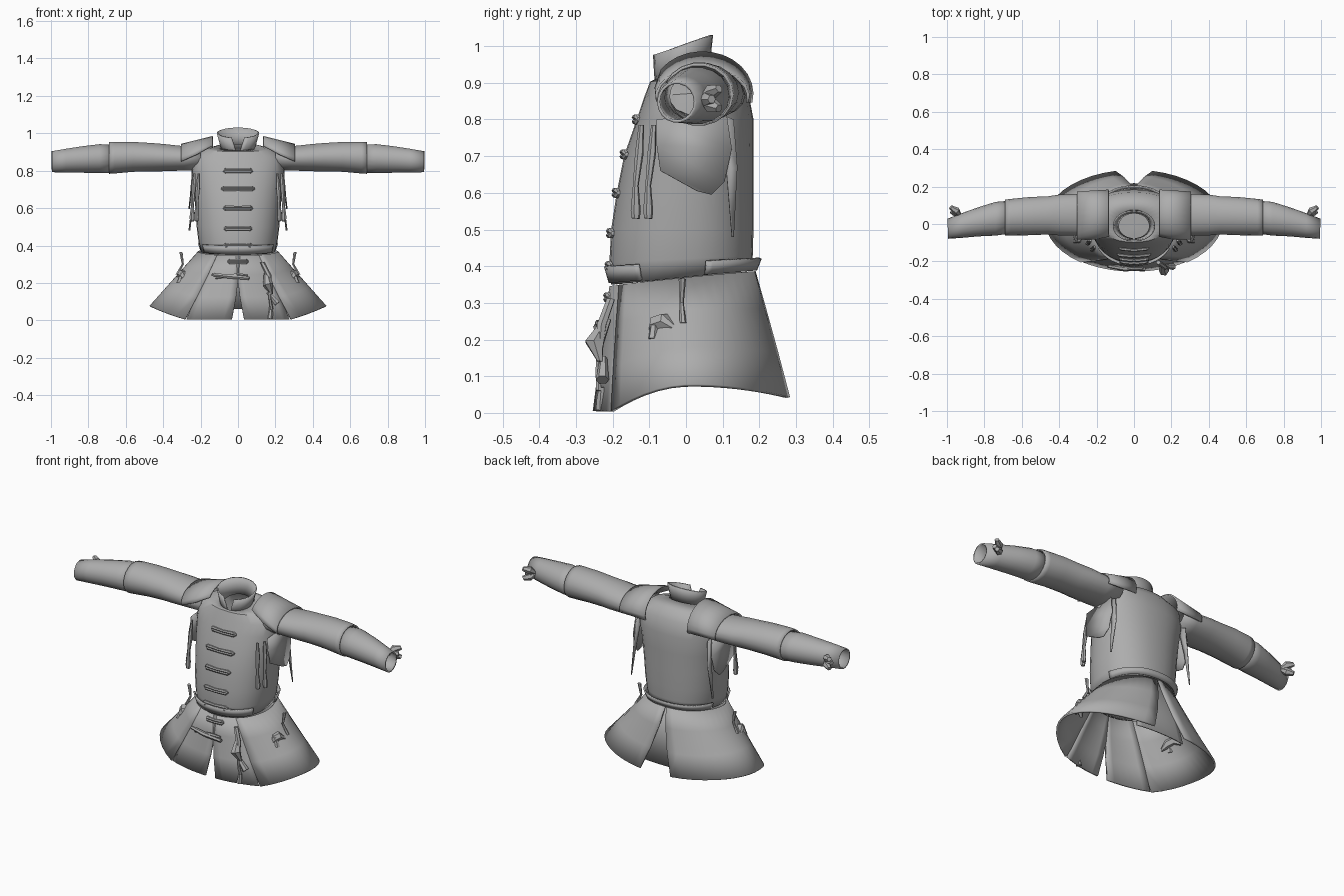
import bpy, bmesh
from math import sin, cos, pi, radians, copysign
from mathutils import Vector

if "Cube" in bpy.data.objects:
    bpy.data.objects.remove(bpy.data.objects["Cube"], do_unlink=True)

cloth = bpy.data.materials.new("grey cloth")
cloth.use_nodes = True
GREY = (0.42, 0.42, 0.42, 1)
cloth.diffuse_color = GREY
cloth.node_tree.nodes["Principled BSDF"].inputs["Base Color"].default_value = GREY


def loft(name, rings, closed=True, caps=False, thick=0.0):
    """Skin a list of equal-length point rings."""
    bm = bmesh.new()
    rows = [[bm.verts.new(p) for p in r] for r in rings]
    n = len(rows[0])
    for a, b in zip(rows, rows[1:]):
        for i in range(n if closed else n - 1):
            j = (i + 1) % n
            bm.faces.new((a[i], a[j], b[j], b[i]))
    if caps:
        bm.faces.new(rows[0])
        bm.faces.new(rows[-1])
    bmesh.ops.recalc_face_normals(bm, faces=bm.faces)
    mesh = bpy.data.meshes.new(name)
    bm.to_mesh(mesh)
    bm.free()
    ob = bpy.data.objects.new(name, mesh)
    bpy.context.collection.objects.link(ob)
    mesh.materials.append(cloth)
    if thick:
        mod = ob.modifiers.new("thickness", "SOLIDIFY")
        mod.thickness = thick
        mod.offset = 0
    bpy.ops.object.select_all(action="DESELECT")
    ob.select_set(True)
    bpy.context.view_layer.objects.active = ob
    bpy.ops.object.shade_smooth_by_angle(angle=radians(35))
    return ob


def tube(name, path, radii, sides=6):
    """Tapered solid cord along a path."""
    path = [Vector(p) for p in path]
    q = (path[-1] - path[0]).to_track_quat("Z", "Y")
    return loft(name, [[p + q @ Vector((r * cos(2 * pi * k / sides), r * sin(2 * pi * k / sides), 0))
                        for k in range(sides)] for p, r in zip(path, radii)], caps=True)


def body_ring(hx, yf, yb, zf, zb, power=2.25, n=32, start=0, span=360):
    """Level or tilted rounded ring or arc; angle 0 is the front centre."""
    pts = []
    for k in range(n):
        a = radians(start + span * k / (n if span == 360 else n - 1))
        s, c = sin(a), cos(a)
        u = copysign(abs(s) ** (2 / power), s)
        v = copysign(abs(c) ** (2 / power), c)
        pts.append((hx * u, (yf + yb) / 2 + (yf - yb) / 2 * v, (zf + zb) / 2 + (zf - zb) / 2 * v))
    return pts


# Fitted torso, from waist to neck hole
torso = [(.195, -.20, .175, .35, .39), (.207, -.205, .178, .41, .43),
         (.217, -.20, .18, .5, .5), (.224, -.185, .18, .6, .6), (.233, -.165, .18, .7, .7),
         (.245, -.13, .18, .8, .8), (.24, -.11, .165, .86, .88), (.18, -.095, .13, .90, .925),
         (.09, -.085, .075, .905, .95)]
loft("torso", [body_ring(*r) for r in torso], thick=.008)

# Lining that closes the waist
loft("waist_lining", [body_ring(.19, -.195, .17, .35, .385), body_ring(.02, -.06, -.02, .375, .38)], caps=True)


def front_y(z):
    for a, b in zip(torso, torso[1:]):
        if a[3] <= z <= b[3]:
            t = (z - a[3]) / (b[3] - a[3])
            return a[1] + t * (b[1] - a[1])
    return -.208


# Waist bands at the back and front
for name, start, span in (("back_band", 105, 150), ("front_band", -58, 116)):
    loft(name, [body_ring(.206, -.207, .19, .355, .39, start=start, span=span),
                body_ring(.218, -.220, .203, .40, .422, start=start, span=span)], closed=False, thick=.008)

# Standing collar, open at the front
collar = []
for f in (0, .5, 1):
    row = []
    for k in range(25):
        gap = 4 + 14 * f
        a = radians(gap + (360 - 2 * gap) * k / 24)
        back = (1 - cos(a)) / 2
        low, high = .885 + .055 * back, .975 + .055 * back
        row.append(((.085 + .025 * f) * sin(a), -.01 - (.07 + .01 * f) * cos(a), low + (high - low) * f))
    collar.append(row)
loft("collar", collar, closed=False, thick=.008)


# Flared skirt panels with slits at the front, sides and back
def skirt_panel(name, side, top, bottom, lift=0.0, steps=16):
    rings = []
    for f in (0, .3, .65, 1):
        row = []
        for k in range(steps + 1):
            t = k / steps
            a0 = top[0] + (top[1] - top[0]) * t
            a1 = bottom[0] + (bottom[1] - bottom[0]) * t
            a = radians(a0 + (a1 - a0) * f)
            c = cos(a)
            hem = max(.005, .075 - .11 * c * c) if c > 0 else .075 - .035 * c * c
            waist = .365 - .02 * c
            row.append((side * (.205 + .26 * f + lift) * sin(a),
                        -.012 + .027 * f - (.192 + .073 * f + lift) * c,
                        waist + (hem - waist) * f))
        rings.append(row)
    loft(name, rings, closed=False, thick=.01)


for side, tag in ((1, "left"), (-1, "right")):
    skirt_panel(tag + "_front_skirt", side, (-3, 38), (4, 36), steps=6)
    skirt_panel(tag + "_side_skirt", side, (32, 179), (37, 168), lift=.005)

    # Sleeve in two overlapping lengths: x, y, z, half depth, half height
    def sleeve(name, stations):
        loft(name, [[(side * x, y + ry * cos(2 * pi * k / 18), z + rz * sin(2 * pi * k / 18))
                     for k in range(18)] for x, y, z, ry, rz in stations], thick=.008)

    sleeve(tag + "_upper_sleeve", [(.2, .05, .865, .105, .06), (.29, .05, .866, .108, .062),
                                   (.4, .048, .87, .105, .07), (.46, .046, .872, .098, .073),
                                   (.56, .042, .874, .098, .077), (.66, .036, .87, .094, .082),
                                   (.69, .034, .868, .092, .082)])
    sleeve(tag + "_lower_sleeve", [(.67, .036, .863, .084, .073), (.74, .028, .865, .086, .074),
                                   (.83, .012, .86, .074, .068), (.92, -.008, .854, .062, .06),
                                   (.995, -.025, .848, .05, .053)])

    # Arched shoulder cap
    cap = []
    for f in (0, .5, 1):
        row = []
        for k in range(13):
            start = 35 - 45 * f
            a = radians(start + (192 - start) * k / 12)
            row.append((side * (.135 + .17 * f), .045 - (.135 - .01 * f) * cos(a),
                        .87 - .008 * f + (.112 - .035 * f) * sin(a)))
        cap.append(row)
    loft(tag + "_shoulder_cap", cap, closed=False, thick=.008)

    # Hanging flap below the arm
    flap = [((-.08, .8), (.11, .82)), ((-.08, .73), (.125, .72)), ((-.07, .66), (.105, .63)),
            ((.03, .605), (.07, .595))]
    loft(tag + "_arm_flap", [[(side * (.243 + .006 * i), y, z) for y, z in row]
                             for i, row in enumerate(flap)], closed=False, thick=.006)
    # Narrow pointed flap behind it
    loft(tag + "_pointed_flap", [[(side * .225, .08, .82), (side * .23, .13, .80)],
                                 [(side * .24, .11, .66), (side * .235, .14, .67)],
                                 [(side * .262, .125, .48), (side * .258, .13, .48)]],
         closed=False, thick=.006)

    # Chest laces with weighted tips
    for i, (x, y) in enumerate(((.215, -.137), (.238, -.103))):
        tube(f"{tag}_chest_lace_{i}", [(side * (x - .005), y + .015, .785), (side * x, y + .01, .71),
                                       (side * (x + .005), y, .62), (side * (x + .008), y, .55),
                                       (side * (x + .008), y, .53)],
             (.007, .012, .008, .014, .011))

    # Hip lace and bow
    tube(tag + "_hip_lace", [(side * .305, -.01, .365), (side * .295, -.012, .3), (side * .325, -.008, .245)],
         (.010, .006, .009))
    tube(tag + "_hip_knot", [(side * .265, -.1, .20), (side * .29, -.085, .24), (side * .305, -.055, .25),
                             (side * .325, -.02, .225)], (.008, .024, .024, .008))
    tube(tag + "_hip_tail", [(side * .30, -.085, .25), (side * .315, -.09, .20)], (.010, .014))

    # Cuff bow
    for i, (dy, dz) in enumerate(((.05, .03), (.05, -.025), (.03, .0))):
        tube(f"{tag}_cuff_bow_{i}", [(side * .93, .045, .855), (side * .95, .04 + dy * .6, .855 + dz * .7),
                                     (side * .98, .04 + dy, .855 + dz)], (.010, .021, .012))

# Front toggles: paired bars with blunt ends
for i, (z, w) in enumerate(((.80, .08), (.705, .09), (.60, .08), (.49, .075), (.40, .078), (.315, .055))):
    y = front_y(z) - .008
    for dz in (-.006, .006):
        tube(f"toggle_{i}", [(-w, y + .01, z), (-w * .85, y + .004, z + dz), (0, y - .003, z + dz),
                             (w * .85, y + .004, z + dz), (w, y + .01, z)], (.006, .009, .007, .009, .006))

# Loose lower toggle
tube("lower_toggle", [(-.14, -.225, .245), (-.05, -.24, .235), (.06, -.24, .225)], (.009, .013, .010))
tube("lower_toggle_tie", [(-.12, -.22, .225), (0, -.24, .245), (.05, -.235, .24)], (.005, .009, .007))

# Inner gusset behind the back slit
loft("back_gusset", [body_ring(hx, 0, y, z, z, n=9, start=150, span=60)
                     for hx, y, z in ((.19, .165, .38), (.23, .19, .22), (.28, .215, .06))], closed=False, thick=.006)

# Hanging cords and pouch on the front skirt
tube("front_cord", [(.13, -.205, .31), (.165, -.23, .24), (.17, -.24, .12), (.18, -.238, .06)],
     (.012, .014, .007, .009))
tube("front_cord_tip", [(.175, -.23, .07), (.175, -.232, .04), (.17, -.232, .008)], (.008, .012, .015))
tube("front_pouch", [(.15, -.215, .255), (.16, -.25, .19), (.18, -.235, .14)], (.012, .028, .008))
tube("front_tail", [(.16, -.225, .15), (.21, -.228, .09)], (.010, .018))
